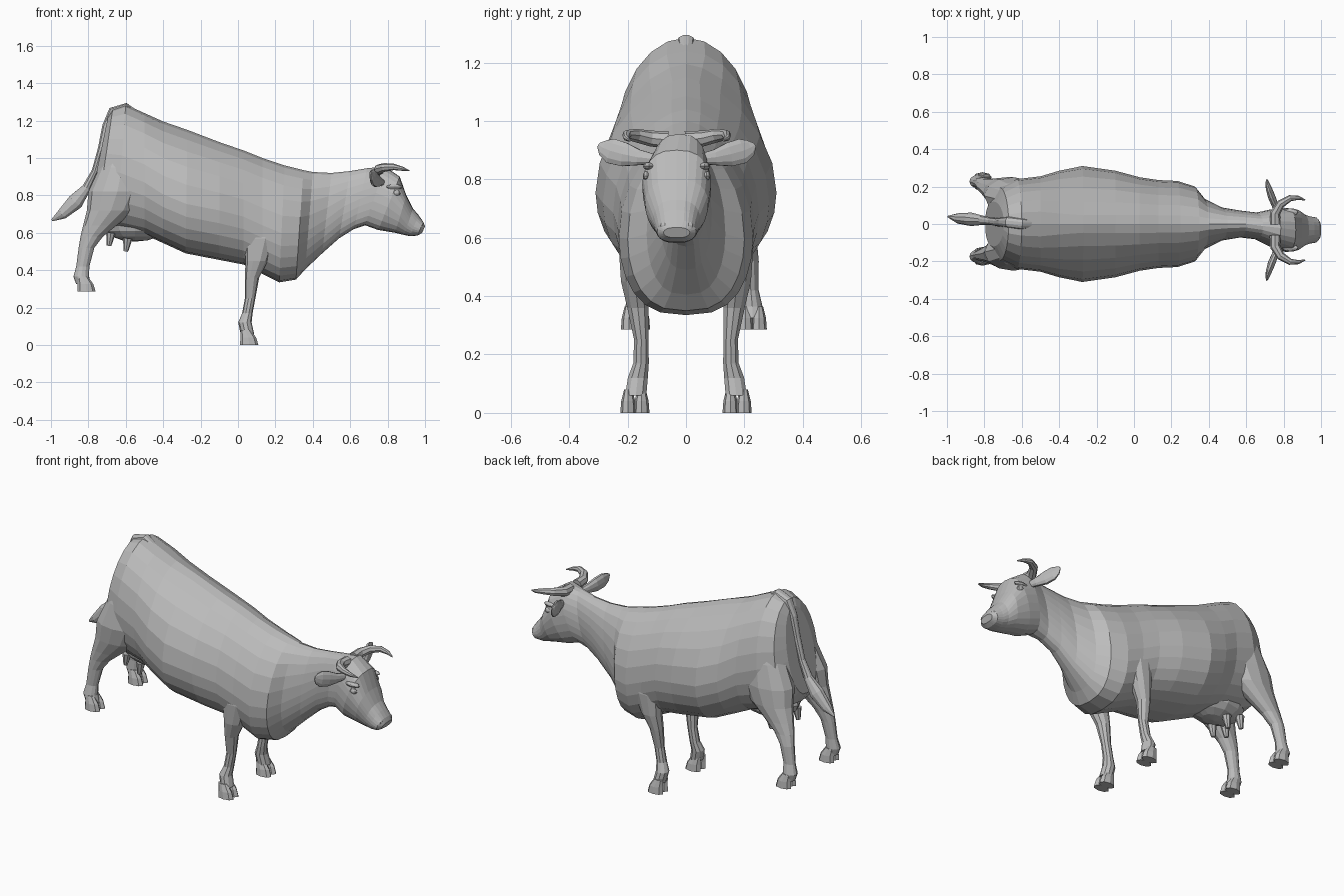
import bpy
import bmesh
from math import sin, cos, pi
from mathutils import Vector

default = bpy.data.objects.get("Cube")
if default:
    bpy.data.objects.remove(default, do_unlink=True)

# One plain grey for the whole animal
grey = bpy.data.materials.new("plain grey")
grey.use_nodes = True
COLOUR = (0.5, 0.5, 0.5, 1)
grey.diffuse_color = COLOUR
grey.node_tree.nodes["Principled BSDF"].inputs["Base Color"].default_value = COLOUR


def finish(name, bm):
    """Turn a bmesh into a flat-shaded object with the grey material."""
    bmesh.ops.recalc_face_normals(bm, faces=bm.faces[:])
    mesh = bpy.data.meshes.new(name)
    bm.to_mesh(mesh)
    bm.free()
    mesh.materials.append(grey)
    obj = bpy.data.objects.new(name, mesh)
    bpy.context.collection.objects.link(obj)
    return obj


def loft(name, rings):
    """Bridge a list of point rings and cap both ends."""
    bm = bmesh.new()
    loops = [[bm.verts.new(p) for p in ring] for ring in rings]
    count = len(loops[0])
    for low, high in zip(loops, loops[1:]):
        for i in range(count):
            j = (i + 1) % count
            bm.faces.new((low[i], low[j], high[j], high[i]))
    bm.faces.new(loops[0])
    bm.faces.new(loops[-1])
    return finish(name, bm)


def body_ring(section, shift=0, count=24):
    """Section between a top and a bottom point; upper_power shapes the back."""
    top_x, top_z, bottom_x, bottom_z, half_width, widest, upper_power = section
    top = Vector((top_x, shift, top_z))
    bottom = Vector((bottom_x, shift, bottom_z))
    ring = []
    for i in range(count):
        angle = 2 * pi * i / count
        up, out = sin(angle), cos(angle)
        fraction = widest + up * ((1 - widest) if up > 0 else widest)
        point = bottom.lerp(top, fraction)
        power = upper_power if up > 0 else .72
        point.y += half_width * (1 if out > 0 else -1) * abs(out) ** power
        ring.append(point)
    return ring


def sweep(name, path, side, level=False, count=10):
    """Tube along (x, y, z, radius along side, other radius) points."""
    centres = [Vector(p[:3]) for p in path]
    side = Vector(side)
    rings = []
    for i, p in enumerate(path):
        tangent = centres[min(i + 1, len(path) - 1)] - centres[max(i - 1, 0)]
        if level:
            tangent = Vector((0, 0, 1))
        tangent.normalize()
        across = (side - tangent * side.dot(tangent)).normalized()
        other = tangent.cross(across)
        rings.append([centres[i] + across * p[3] * cos(2 * pi * k / count)
                      + other * p[4] * sin(2 * pi * k / count) for k in range(count)])
    return loft(name, rings)


def ellipsoid(name, centre, radii, segments=12, rows=8):
    bm = bmesh.new()
    bmesh.ops.create_uvsphere(bm, u_segments=segments, v_segments=rows, radius=1)
    bmesh.ops.scale(bm, vec=Vector(radii), verts=bm.verts)
    bmesh.ops.translate(bm, vec=Vector(centre), verts=bm.verts)
    return finish(name, bm)


# Trunk and neck: top x, top z, bottom x, bottom z, half width, widest fraction, power
trunk = [
    (-.695, 1.22, -.795, .74, .12, .45, 1),
    (-.67, 1.26, -.755, .68, .195, .45, 1),
    (-.6, 1.285, -.65, .62, .24, .45, 1),
    (-.5, 1.24, -.5, .59, .255, .43, 1),
    (-.4, 1.195, -.4, .545, .285, .4, 1.2),
    (-.27, 1.15, -.28, .49, .31, .4, 1.4),
    (-.1, 1.085, -.1, .455, .285, .42, 1.3),
    (.03, 1.04, .03, .43, .25, .42, 1.2),
    (.13, 1, .13, .38, .235, .42, 1.2),
    (.25, .96, .22, .335, .23, .42, 1.2),
    (.35, .935, .31, .35, .2, .42, 1.2),
    (.4, .925, .36, .405, .135, .4, 1.1),
    (.5, .92, .45, .49, .088, .42, 1),
    (.6, .93, .54, .57, .072, .48, 1),
]
# Head, slightly turned to its right
head = [
    (.69, .945, .62, .62, .072, .5, .9),
    (.785, .955, .68, .64, .1, .55, .75),
    (.865, .9, .75, .615, .118, .58, .75),
    (.9, .8, .84, .6, .108, .6, .75),
    (.935, .73, .89, .588, .082, .5, .75),
    (.965, .695, .92, .582, .073, .45, .75),
    (.99, .66, .96, .585, .067, .45, .75),
    (1, .635, .985, .6, .045, .5, .75),
]
HEAD_SHIFT = -.032
loft("body", [body_ring(s) for s in trunk]
     + [body_ring(s, HEAD_SHIFT * min(1, (i + 1) / 3)) for i, s in enumerate(head)])

# Leg stations: x, sideways distance, z, radius along x, radius along y
front_leg = [
    (.12, .165, .72, .08, .045), (.12, .185, .57, .085, .048),
    (.1, .175, .45, .06, .05), (.075, .165, .36, .038, .038),
    (.065, .153, .25, .028, .026), (.05, .154, .17, .028, .028),
    (.037, .165, .12, .036, .036), (.05, .172, .06, .036, .038),
]
hind_leg = [
    (-.6, .11, 1.08, .07, .08), (-.62, .135, .95, .12, .095),
    (-.645, .15, .82, .155, .1), (-.678, .163, .72, .13, .08),
    (-.738, .175, .64, .09, .055), (-.782, .182, .58, .06, .042),
    (-.81, .19, .52, .042, .034), (-.83, .195, .42, .035, .027),
    (-.838, .2, .365, .042, .035), (-.825, .2, .325, .04, .036),
]


def hoof(name, x, y, z):
    """Cloven hoof made of two claws."""
    for label, offset in (("inner", -.023), ("outer", .023)):
        sweep(f"{name}_{label}_claw", [
            (x - .015, y + offset, z + .08, .028, .014),
            (x, y + offset, z + .04, .042, .024),
            (x + .005, y + offset, z, .049, .027)], (1, 0, 0), True, 8)


# Paired parts
for label, sign in (("left", 1), ("right", -1)):
    sweep(f"{label}_front_leg",
          [(x, sign * y, z, a, b) for x, y, z, a, b in front_leg], (1, 0, 0), True)
    hoof(f"{label}_front_hoof", .055, sign * .175, 0)

    # The hind feet both swing a little to the left
    swing = [.027 * min(1, max(0, (.8 - p[2]) / .3)) for p in hind_leg]
    sweep(f"{label}_hind_leg",
          [(x, sign * y + s, z, a, b) for (x, y, z, a, b), s in zip(hind_leg, swing)],
          (1, 0, 0), True, 12)
    hoof(f"{label}_hind_hoof", -.815, sign * .2 + .027, .285)

    def on_head(path):
        return [(x, sign * y + HEAD_SHIFT, z, a, b) for x, y, z, a, b in path]

    sweep(f"{label}_horn", on_head([
        (.755, .03, .935, .03, .03), (.755, .09, .94, .027, .027),
        (.785, .14, .95, .023, .023), (.835, .17, .952, .017, .017),
        (.88, .172, .942, .011, .011), (.915, .16, .932, .003, .003)]),
        (0, 0, 1), count=8)
    sweep(f"{label}_ear", on_head([
        (.77, .08, .87, .015, .018), (.755, .13, .875, .018, .028),
        (.735, .18, .885, .02, .043), (.72, .225, .897, .016, .045),
        (.712, .252, .908, .01, .03), (.71, .268, .918, .004, .008)]), (1, 0, 0))
    ellipsoid(f"{label}_eye", (.845, sign * .102 + HEAD_SHIFT, .812), (.024, .014, .016), 8, 6)
    ellipsoid(f"{label}_brow", (.835, sign * .095 + HEAD_SHIFT, .845), (.045, .02, .014), 8, 6)
    ellipsoid(f"{label}_nostril", (.978, sign * .042 + HEAD_SHIFT, .642), (.014, .018, .014), 8, 6)

    # Teats
    for place, x, z in (("front", -.59, .57), ("rear", -.68, .6)):
        sweep(f"{label}_{place}_teat", [
            (x, sign * .06, z, .026, .026), (x - .005, sign * .06, z - .04, .018, .018),
            (x - .01, sign * .06, z - .07, .012, .012)], (0, 1, 0), count=8)

ellipsoid("udder", (-.55, 0, .645), (.18, .13, .092))

# Tail with its tuft
sweep("tail", [
    (-.52, 0, 1.225, .02, .015), (-.6, 0, 1.275, .03, .02),
    (-.67, .01, 1.25, .03, .025), (-.705, .01, 1.17, .025, .022),
    (-.73, .01, 1.05, .022, .02), (-.765, .015, .93, .02, .018),
    (-.81, .02, .84, .025, .025), (-.87, .025, .765, .036, .045),
    (-.94, .03, .7, .028, .03), (-.995, .04, .667, .004, .006)], (0, 1, 0))
